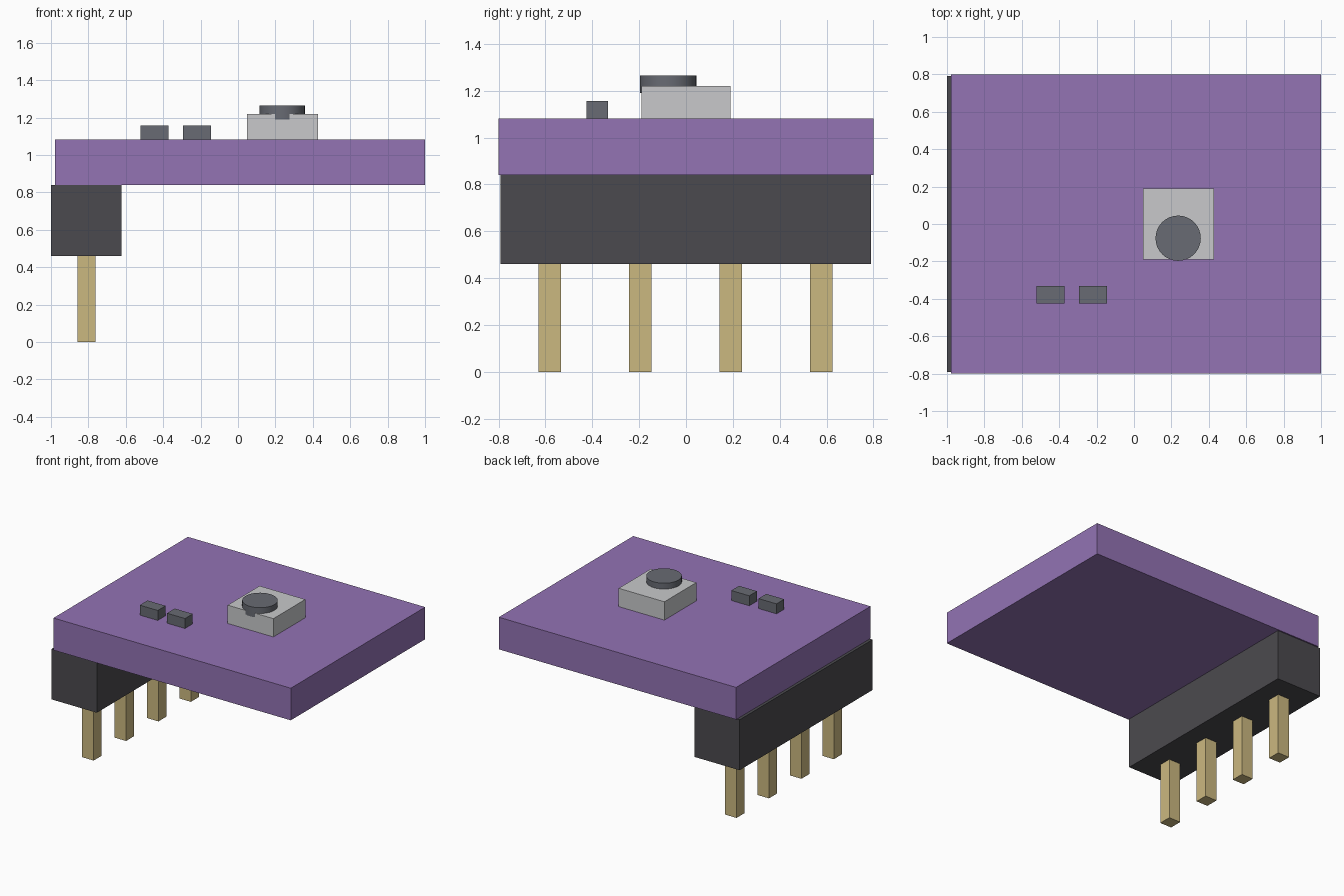
import bpy

cube = bpy.data.objects.get("Cube")
if cube:
    bpy.data.objects.remove(cube, do_unlink=True)


def material(name, rgb):
    """Flat material from display colour values, stored as linear."""
    linear = [((c / 255 + 0.055) / 1.055) ** 2.4 for c in rgb]
    mat = bpy.data.materials.new(name)
    mat.use_nodes = True
    mat.diffuse_color = (*linear, 1)
    mat.node_tree.nodes["Principled BSDF"].inputs["Base Color"].default_value = (*linear, 1)
    return mat


purple = material("purple board", (147, 115, 180))
black = material("black plastic", (75, 74, 78))
gold = material("gold pin", (203, 184, 128))
silver = material("silver metal", (200, 201, 203))
grey = material("dark grey", (104, 107, 115))


def box(name, x, y, z, mat):
    """Box from its (min, max) range on each axis."""
    ranges = (x, y, z)
    bpy.ops.mesh.primitive_cube_add(size=1, location=[(a + b) / 2 for a, b in ranges])
    ob = bpy.context.object
    ob.name = name
    ob.scale = [b - a for a, b in ranges]
    bpy.ops.object.transform_apply(location=False, rotation=False, scale=True)
    ob.data.materials.append(mat)
    return ob


# Circuit board and pin header
box("circuit_board", (-0.978, 1), (-0.8, 0.8), (0.84, 1.082), purple)
box("header_housing", (-1, -0.622), (-0.792, 0.79), (0.46, 0.84), black)
for i in range(4):
    y = -0.581 + 0.386 * i
    box(f"header_pin_{i + 1}", (-0.859, -0.763), (y - 0.048, y + 0.048), (0, 0.46), gold)

# Two small surface components
for i, x in enumerate((-0.522, -0.295)):
    box(f"chip_{i + 1}", (x, x + 0.15), (-0.424, -0.332), (1.082, 1.157), grey)

# Push button: square body and a round cap slightly overhanging the front
box("button_body", (0.047, 0.428), (-0.19, 0.19), (1.082, 1.22), silver)
bpy.ops.mesh.primitive_cylinder_add(vertices=32, radius=0.121, depth=0.074,
                                    location=(0.236, -0.076, 1.227))
cap = bpy.context.object
cap.name = "button_cap"
cap.data.materials.append(grey)
bpy.ops.object.shade_smooth_by_angle()
